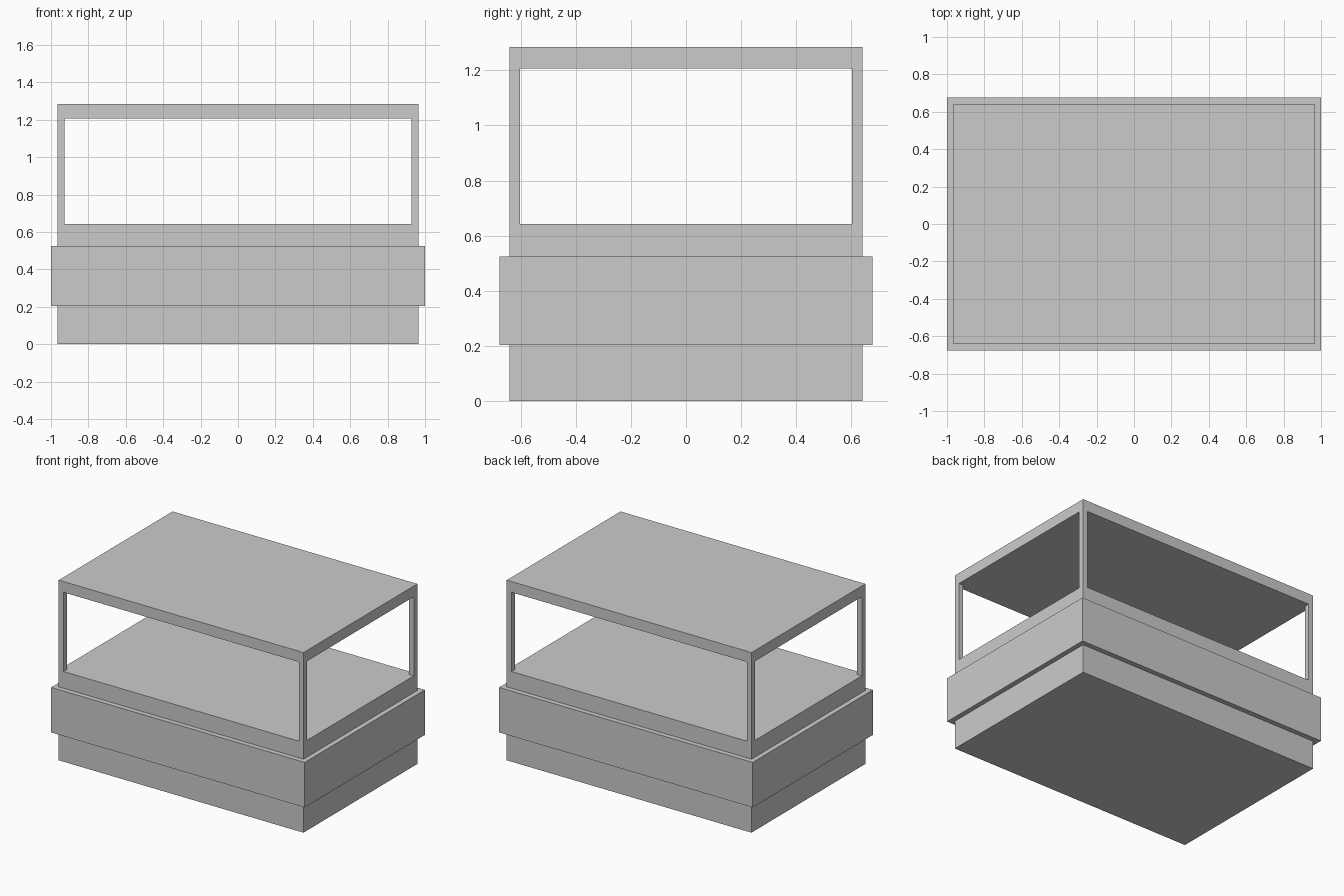
import bpy

if "Cube" in bpy.data.objects:
    bpy.data.objects.remove(bpy.data.objects["Cube"])


def box(name, half_x, half_y, z0, z1):
    """Axis-aligned box centred on x and y, spanning z0 to z1."""
    bpy.ops.mesh.primitive_cube_add(size=1, location=(0, 0, (z0 + z1) / 2))
    ob = bpy.context.object
    ob.name = name
    ob.scale = (2 * half_x, 2 * half_y, z1 - z0)
    bpy.ops.object.transform_apply(location=True, rotation=False, scale=True)
    return ob


BODY_X, BODY_Y, TOP = 0.965, 0.641, 1.284      # body half sizes and height
OPEN_X, OPEN_Y = 0.928, 0.602                  # opening half sizes
OPEN_LOW, OPEN_HIGH = 0.643, 1.207             # sill and lintel heights

# Body: solid base, four slim corner posts and a roof slab
body = box("display_case_body", BODY_X, BODY_Y, 0, TOP)

# Openings cut straight through from front to back and side to side
cutters = [
    box("front_opening_cutter", OPEN_X, BODY_Y + 0.2, OPEN_LOW, OPEN_HIGH),
    box("side_opening_cutter", BODY_X + 0.2, OPEN_Y, OPEN_LOW, OPEN_HIGH),
]
for cutter in cutters:
    mod = body.modifiers.new(cutter.name, 'BOOLEAN')
    mod.operation = 'DIFFERENCE'
    mod.solver = 'EXACT'
    mod.object = cutter

# Apply the cuts and discard the cutters
bpy.context.view_layer.objects.active = body
for cutter in cutters:
    bpy.ops.object.modifier_apply(modifier=cutter.name)
    bpy.data.objects.remove(cutter)

# Wide band wrapped round the base
box("base_band", 1.0, 0.677, 0.203, 0.524)
